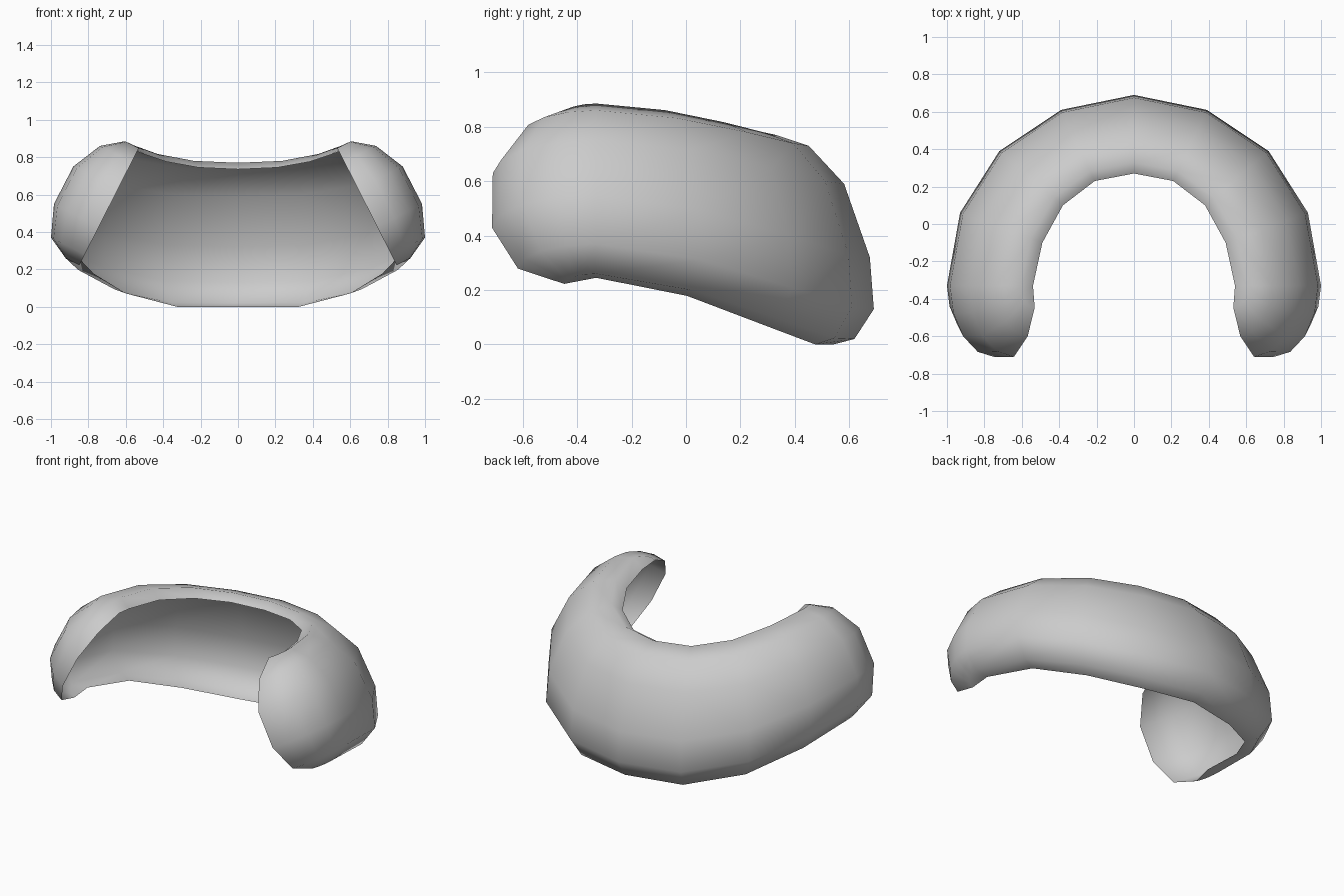
import bpy, bmesh, math
from mathutils import Vector

if "Cube" in bpy.data.objects:
    bpy.data.objects.remove(bpy.data.objects["Cube"])

# Stations along the right half of the band: inner rim (x, y), outer line (x, y)
inner = [(0, .27), (.21, .23), (.38, .10), (.49, -.10), (.54, -.33)]
outer = [(0, .69), (.39, .61), (.72, .39), (.93, .06), (1, -.33)]
rise_top = [0, .10, .42, .80, 1]      # how the upper edge climbs towards the arms
rise_bottom = [0, 0, .29, .73, 1]     # how the lower edge climbs

# C-shaped cross-section: (fraction inner to outer, z at back, z at arm end)
profile = [(0, .735, .83), (.14, .77, .885), (.43, .73, .86), (.74, .59, .75),
           (.965, .32, .55), (1, .13, .37), (.83, .02, .26), (.645, 0, .245)]

CAP_STEPS = 4
CAP_STRETCH = 1.42

rows = []
for i, (a, b) in enumerate(zip(inner, outer)):
    a, b = Vector(a), Vector(b)
    row = []
    for k, (t, z0, z1) in enumerate(profile):
        w = k / (len(profile) - 1)
        f = rise_top[i] * (1 - w) + rise_bottom[i] * w
        p = a.lerp(b, t)
        row.append(Vector((p.x, p.y, z0 + (z1 - z0) * f)))
    rows.append(row)

# Rounded end: last section swung forward about the chord of the opening
last = rows[-1]
axis = (last[-1] - last[0]).normalized()
for s in range(1, CAP_STEPS + 1):
    ang = math.pi / 2 * s / CAP_STEPS
    row = []
    for p in last:
        foot = last[0] + axis * (p - last[0]).dot(axis)
        d = p - foot
        row.append(foot + d * math.cos(ang)
                   + Vector((0, -1, 0)) * d.length * CAP_STRETCH * math.sin(ang))
    rows.append(row)

# Open shell skinned across the sections
bm = bmesh.new()
grid = [[bm.verts.new(p) for p in row] for row in rows]
for r, q in zip(grid, grid[1:]):
    for k in range(len(profile) - 1):
        bm.faces.new((r[k], q[k], q[k + 1], r[k + 1]))
bmesh.ops.remove_doubles(bm, verts=bm.verts, dist=.0005)
for f in bm.faces:
    f.smooth = True
mesh = bpy.data.meshes.new("curved_band")
bm.to_mesh(mesh)
bm.free()

band = bpy.data.objects.new("curved_band", mesh)
bpy.context.collection.objects.link(band)
mirror = band.modifiers.new("mirror", 'MIRROR')
mirror.use_axis[0] = True
mirror.use_clip = True
mirror.merge_threshold = .001
